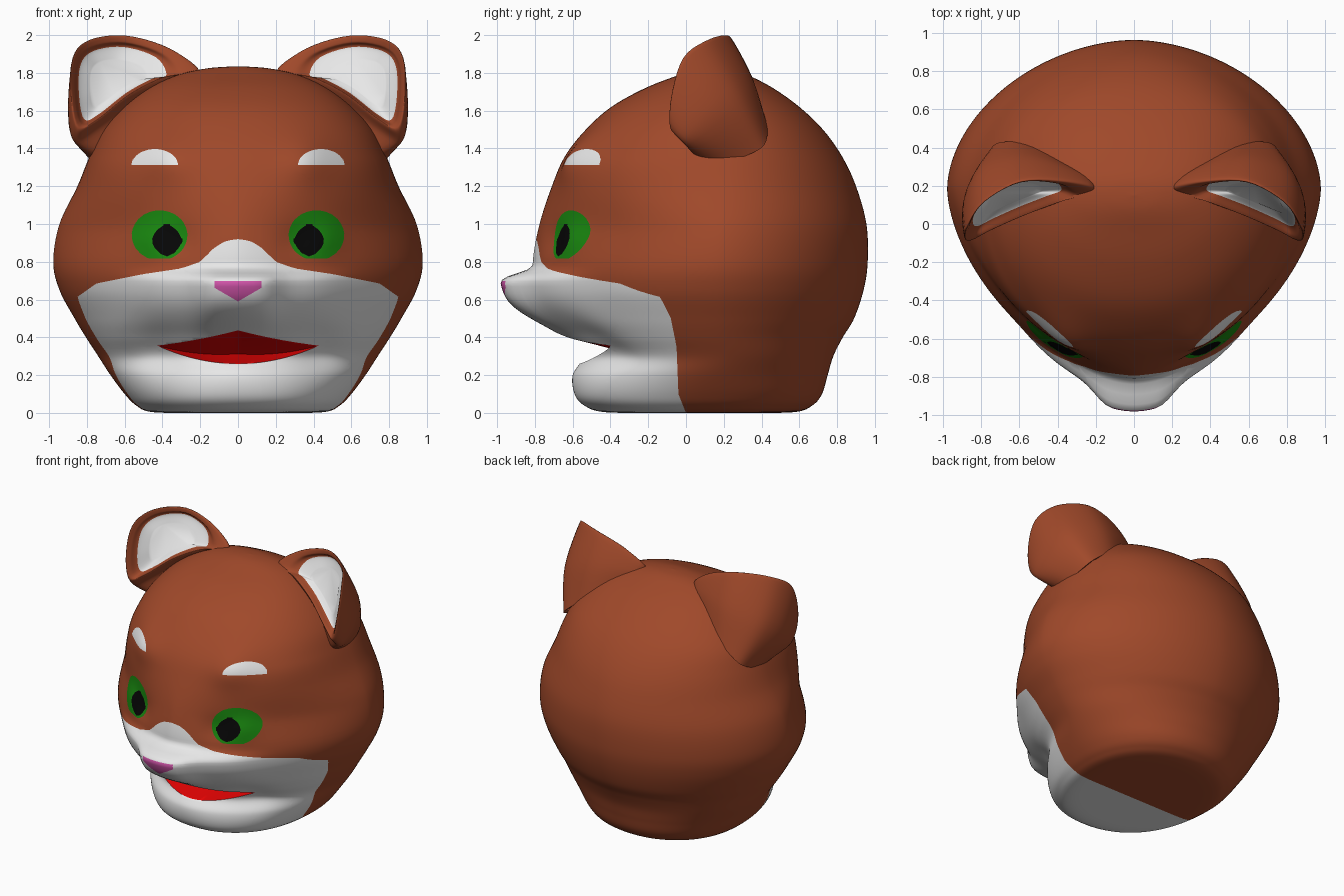
import bpy, bmesh, math
from mathutils import Vector

if "Cube" in bpy.data.objects:
    bpy.data.objects.remove(bpy.data.objects["Cube"])


def material(name, rgb):
    m = bpy.data.materials.new(name)
    m.diffuse_color = (*rgb, 1)
    m.use_nodes = True
    m.node_tree.nodes["Principled BSDF"].inputs["Base Color"].default_value = m.diffuse_color
    return m


RUST = material("rust fur", (0.35, 0.066, 0.023))
WHITE = material("white fur", (0.8, 0.8, 0.8))
GREEN = material("green iris", (0.01, 0.25, 0.005))
BLACK = material("black pupil", (0.002, 0.002, 0.002))
PINK = material("pink nose", (0.64, 0.09, 0.4))
RED = material("red mouth", (0.87, 0.001, 0.001))


def spline(pts, steps, closed=False):
    """Catmull-Rom samples through points."""
    pts = [Vector(p) for p in pts]
    n, out = len(pts), []
    for i in range(n if closed else n - 1):
        pick = (lambda k: pts[k % n]) if closed else (lambda k: pts[min(max(k, 0), n - 1)])
        a, b, c, d = (pick(i + k) for k in (-1, 0, 1, 2))
        for s in range(steps):
            t = s / steps
            out.append(0.5 * (2 * b + (c - a) * t + (2 * a - 5 * b + 4 * c - d) * t * t
                              + (3 * b - a - 3 * c + d) * t ** 3))
    if not closed:
        out.append(pts[-1])
    return out


def table(pts, x, ease=False):
    """Lookup between points, straight or eased."""
    for (x0, y0), (x1, y1) in zip(pts, pts[1:]):
        if x <= x1:
            t = max(0, (x - x0) / (x1 - x0))
            return y0 + (y1 - y0) * (t * t * (3 - 2 * t) if ease else t)
    return pts[-1][1]


def loft(bm, loops):
    rows = [[bm.verts.new(p) for p in loop] for loop in loops]
    n = len(rows[0])
    bands = [[bm.faces.new((r[j], r[(j + 1) % n], q[(j + 1) % n], q[j])) for j in range(n)]
             for r, q in zip(rows, rows[1:])]
    return rows, bands


def finish(bm, name, mats, angle):
    bmesh.ops.remove_doubles(bm, verts=bm.verts, dist=1e-5)
    bmesh.ops.recalc_face_normals(bm, faces=bm.faces)
    me = bpy.data.meshes.new(name)
    bm.to_mesh(me)
    bm.free()
    for m in mats:
        me.materials.append(m)
    ob = bpy.data.objects.new(name, me)
    bpy.context.collection.objects.link(ob)
    bpy.ops.object.select_all(action='DESELECT')
    ob.select_set(True)
    bpy.context.view_layer.objects.active = ob
    bpy.ops.object.shade_smooth_by_angle(angle=math.radians(angle))
    return ob


def cut(bm, field):
    """Cut the front of the mesh along the line where field is zero."""
    val = {v: field(v.co) for v in bm.verts}
    new = set()
    for e in list(bm.edges):
        a, b = e.verts
        if val[a] * val[b] < 0 and a.co.y < .1:
            new.add(bmesh.utils.edge_split(e, a, val[a] / (val[a] - val[b]))[1])
    for f in list(bm.faces):
        ends = [v for v in f.verts if v in new]
        if len(ends) == 2:
            bmesh.utils.face_split(f, ends[0], ends[1])


def paint(bm, index, *fields):
    """Colour the front faces where every field is negative."""
    for g in fields:
        cut(bm, g)
    inside = []
    for f in bm.faces:
        c = f.calc_center_median()
        if c.y < .05 and all(g(c) < 0 for g in fields):
            f.material_index = index
            inside.append(f)
    return inside


# Head sections: height, half width, front, back
SECTIONS = [
    (0, 0, .1, .1), (0, .25, -.2, .35), (.005, .46, -.44, .58), (.04, .54, -.54, .67),
    (.1, .6, -.59, .72), (.2, .675, -.6, .75), (.3, .74, -.55, .78), (.4, .805, -.635, .83),
    (.5, .865, -.715, .89), (.65, .945, -.785, .94), (.8, .978, -.81, .962),
    (1, .945, -.775, .955), (1.2, .85, -.71, .9), (1.36, .785, -.64, .825),
    (1.5, .715, -.53, .725), (1.62, .605, -.395, .6), (1.72, .47, -.215, .46),
    (1.79, .315, -.035, .325), (1.825, .155, .07, .235), (1.835, 0, .15, .15)]
FRONT_POWER = [(0, 2.2), (.3, 1.8), (.6, 1.76), (.95, 1.61), (1.35, 2.2)]
BACK_POWER = [(0, 2.1), (.5, 1.84), (1, 1.84), (1.6, 2.08)]
# Soft bumps: x, height, forward amount, radius (brow, inner eye, outer eye, mouth corner)
BUMPS = [(.36, 1.35, .04, .13), (.3, .91, -.02, .08), (.47, .92, .02, .08),
         (.43, .36, -.03, .12)]


def forward(x, z):
    """Forward bulge of the snout, cheeks and brows."""
    x, d = abs(x), z - .66
    height = math.exp(-(d / .085) ** 4 if d > 0 else -(-d / .195) ** 3)
    out = height * (.115 / (1 + (x / .21) ** 6) + .072 * math.exp(-(x / .55) ** 6))
    for bx, bz, amount, r in BUMPS:
        out += amount * math.exp(-((x - bx) ** 2 + (z - bz) ** 2) / r ** 2)
    return out


def section(z, w, f, b, count=160):
    z, w = max(z, 0), max(w, 0)
    mid = f + .56 * (b - f)
    loop = []
    for i in range(count):
        t = 2 * math.pi * i / count
        c, s = math.cos(t), math.sin(t)
        p = 2 / table(FRONT_POWER if s < 0 else BACK_POWER, z, True)
        x = math.copysign(w * abs(c) ** p, c)
        side = abs(s) ** p
        y = mid + (b - mid) * side if s >= 0 else \
            mid - (mid - f) * side - forward(x, z) * min(1, side * 3)
        loop.append((x, y, z))
    return loop


bm = bmesh.new()
loft(bm, [section(*r) for r in spline(SECTIONS, 8)])
bmesh.ops.remove_doubles(bm, verts=bm.verts, dist=1e-5)

# Colour outlines on the face
MASK_TOP = [(0, .92), (.06, .912), (.12, .88), (.2, .8), (.3, .765), (.5, .735),
            (.75, .685), (.87, .6), (1, .5)]
MASK_BACK = [(0, 0), (.1, -.04), (.35, -.05), (.5, -.08), (.6, -.13), (.7, -.2)]


def upper_lip(x):
    a = abs(x) / .42
    return .357 + .08 * (1 - a) - .03 * a * (1 - a)


def lower_lip(x):
    return .353 - .093 * (1 - (x / .42) ** 2)


def fold(x, s=.3):
    return lower_lip(x) + s * (upper_lip(x) - lower_lip(x))


def oval(x, z, rx, rz, n=2):
    return lambda p: abs((abs(p.x) - x) / rx) ** n + abs((p.z - z) / rz) ** n - 1


paint(bm, 1, lambda p: p.z - table(MASK_TOP, abs(p.x)), lambda p: p.y - table(MASK_BACK, p.z))
paint(bm, 1, oval(.44, 1.312, .123, .085), lambda p: 1.312 - p.z)
paint(bm, 2, oval(.415, .94, .148, .133), lambda p: .818 - p.z)
paint(bm, 3, oval(.377, .913, .08, .085, 1.6))
paint(bm, 4, lambda p: p.z - .698, lambda p: .59 + .58 * abs(p.x) - p.z, lambda p: abs(p.x) - .125)
mouth = paint(bm, 5, lambda p: p.z - upper_lip(p.x), lambda p: lower_lip(p.x) - p.z,
              lambda p: p.y + .2)
cut(bm, lambda p: p.z - fold(p.x) if abs(p.x) < .42 and p.y < 0 else 1)

# Mouth cavity pushed back between the lips
mouth = [f for f in bm.faces if f.material_index == 5]
for v in {v for f in mouth for v in f.verts}:
    lo, hi = lower_lip(v.co.x), upper_lip(v.co.x)
    if hi - lo > 1e-4:
        s = min(max((v.co.z - lo) / (hi - lo), 0), 1)
        depth = s / .3 if s < .3 else (1 - s) / .7
        v.co.y += .27 * max(0, 1 - (v.co.x / .42) ** 2) * depth
finish(bm, "head", [RUST, WHITE, GREEN, BLACK, PINK, RED], 50)

# Ears: lofted from the root over the rim into the cup
RIM = [(.21, .18, 1.812), (.36, .23, 1.925), (.59, .235, 1.987), (.79, .13, 1.96),
       (.878, 0, 1.865), (.887, -.07, 1.66), (.85, -.08, 1.5), (.75, -.03, 1.54),
       (.57, .05, 1.68), (.38, .12, 1.775)]
ROOT = [(.21, .22, 1.75), (.39, .34, 1.67), (.56, .42, 1.56), (.71, .425, 1.44),
        (.76, .36, 1.38), (.775, .2, 1.33), (.75, .05, 1.36), (.67, .05, 1.45),
        (.52, .14, 1.58), (.35, .17, 1.69)]
CENTRE = Vector((.67, .07, 1.75))
TIP = {0: .2, 1: .04, 9: .06}


def shrink(k, back):
    """Rim drawn in towards the cup centre, more so at the inner tip."""
    return [Vector(p).lerp(CENTRE, k + TIP.get(i, 0) * min(1, k * 5) * (1 - k))
            + Vector((0, back, 0)) for i, p in enumerate(RIM)]


middle = [(Vector(a) + Vector(b)) / 2 for a, b in zip(RIM, ROOT)]
for p in middle:
    p.x *= 1 + .075 * min(1, p.x / .85) ** 3
    p.y += .1 * max(0, p.y - .1)
cage = [ROOT, middle, RIM, shrink(.1, 0), shrink(.21, .04), shrink(.5, .06)]
STEPS = 6
smooth = [spline(loop, 5, True) for loop in cage]
columns = [spline(col, STEPS) for col in zip(*smooth)]
bm = bmesh.new()
rows, bands = loft(bm, list(zip(*columns)))
bm.faces.new(rows[0])
cup = bm.faces.new(rows[-1])
for f in [cup] + [f for band in bands[4 * STEPS:] for f in band]:
    f.material_index = 1
ears = finish(bm, "ears", [RUST, WHITE], 80)
ears.modifiers.new("mirror", 'MIRROR')
